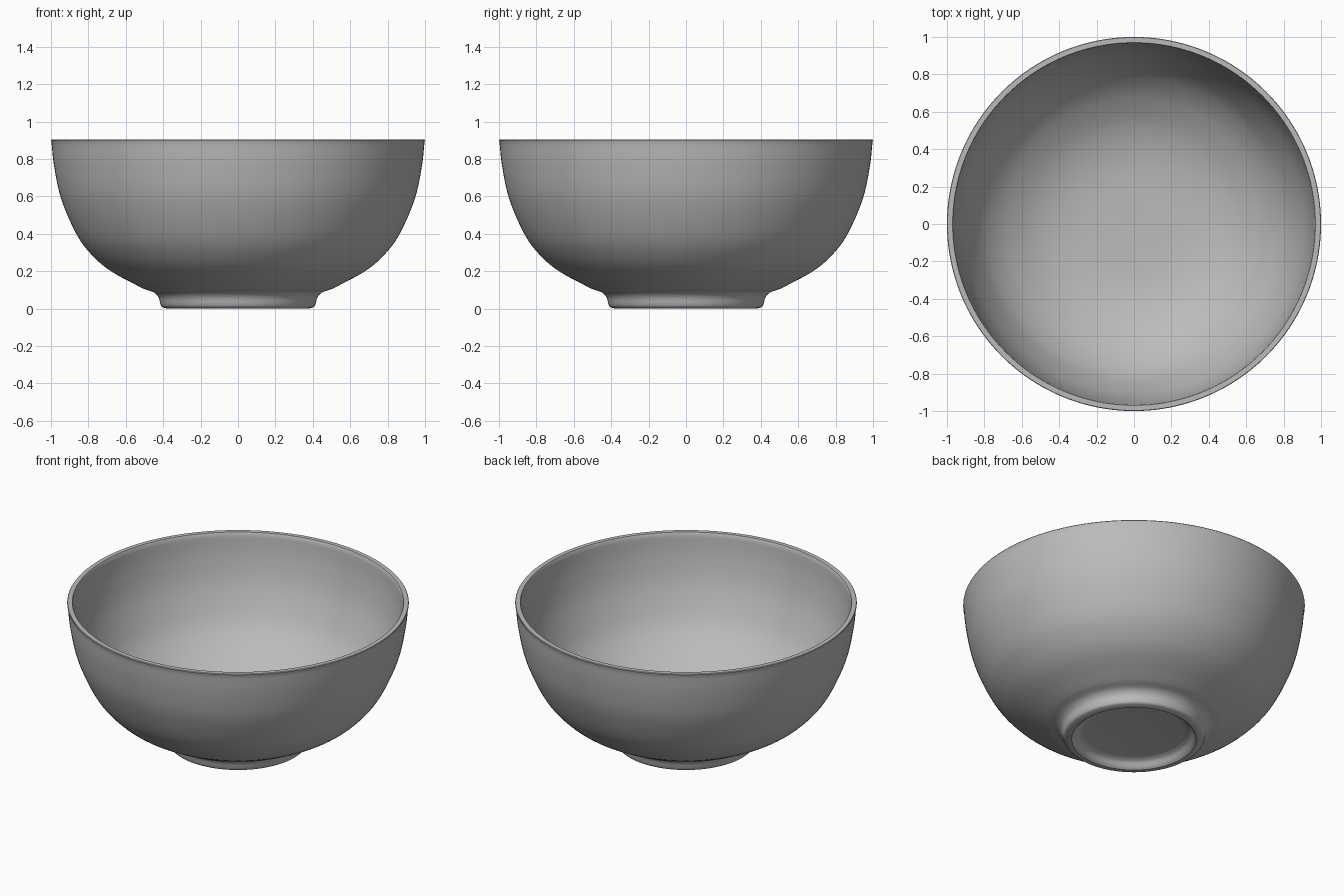
import bpy, bmesh, math
from mathutils import Vector

cube = bpy.data.objects.get("Cube")
if cube:
    bpy.data.objects.remove(cube, do_unlink=True)

SEGMENTS = 160


def spline(points, steps=5):
    """Smooth curve through (radius, height) points."""
    p = [Vector(q) for q in points]
    p = [2 * p[0] - p[1]] + p + [2 * p[-1] - p[-2]]
    out = []
    for a, b, c, d in zip(p, p[1:], p[2:], p[3:]):
        for i in range(steps):
            t = i / steps
            out.append(0.5 * (2 * b + (c - a) * t + (2 * a - 5 * b + 4 * c - d) * t ** 2
                              + (3 * b - a - 3 * c + d) * t ** 3))
    return out + [p[-2]]


# Profile sections, from the underside centre out and back to the inner floor
recess = [Vector((0, 0.05)), Vector((0.29, 0.05))]
foot_inside = spline([(0.305, 0.048), (0.33, 0.036), (0.35, 0.012), (0.365, 0)], 4)
foot_outside = spline([(0.38, 0), (0.405, 0.008), (0.415, 0.025), (0.425, 0.06),
                       (0.45, 0.086), (0.495, 0.102)], 4)
outer_wall = spline([(0.51, 0.108), (0.68, 0.2), (0.785, 0.29), (0.865, 0.4), (0.945, 0.585),
                     (0.983, 0.76), (0.998, 0.896)])
rim = [Vector((1, 0.9)), Vector((0.997, 0.904)), Vector((0.97, 0.904))]
inner_wall = spline([(0.967, 0.9), (0.953, 0.76), (0.915, 0.595), (0.838, 0.42), (0.76, 0.315),
                     (0.655, 0.228), (0.5, 0.145), (0.3, 0.1), (0, 0.09)])
profile = recess + foot_inside + foot_outside + outer_wall + rim + inner_wall

# Revolve the profile into the bowl
bm = bmesh.new()
verts = [bm.verts.new((v.x, 0, v.y)) for v in profile]
edges = [bm.edges.new(pair) for pair in zip(verts, verts[1:])]
bmesh.ops.spin(bm, geom=verts + edges, cent=(0, 0, 0), axis=(0, 0, 1),
               angle=math.tau, steps=SEGMENTS, use_merge=True)
bmesh.ops.remove_doubles(bm, verts=bm.verts, dist=0.0002)
bmesh.ops.recalc_face_normals(bm, faces=bm.faces)
mesh = bpy.data.meshes.new("bowl")
bm.to_mesh(mesh)
bm.free()
bowl = bpy.data.objects.new("bowl", mesh)
bpy.context.collection.objects.link(bowl)

# Plain grey glaze
grey = bpy.data.materials.new("grey_glaze")
grey.use_nodes = True
colour = (0.5, 0.5, 0.5, 1)
grey.diffuse_color = colour
grey.node_tree.nodes["Principled BSDF"].inputs["Base Color"].default_value = colour
mesh.materials.append(grey)

# Smooth walls with crisp rim edges
bpy.ops.object.select_all(action="DESELECT")
bowl.select_set(True)
bpy.context.view_layer.objects.active = bowl
bpy.ops.object.shade_smooth_by_angle(angle=math.radians(35))
